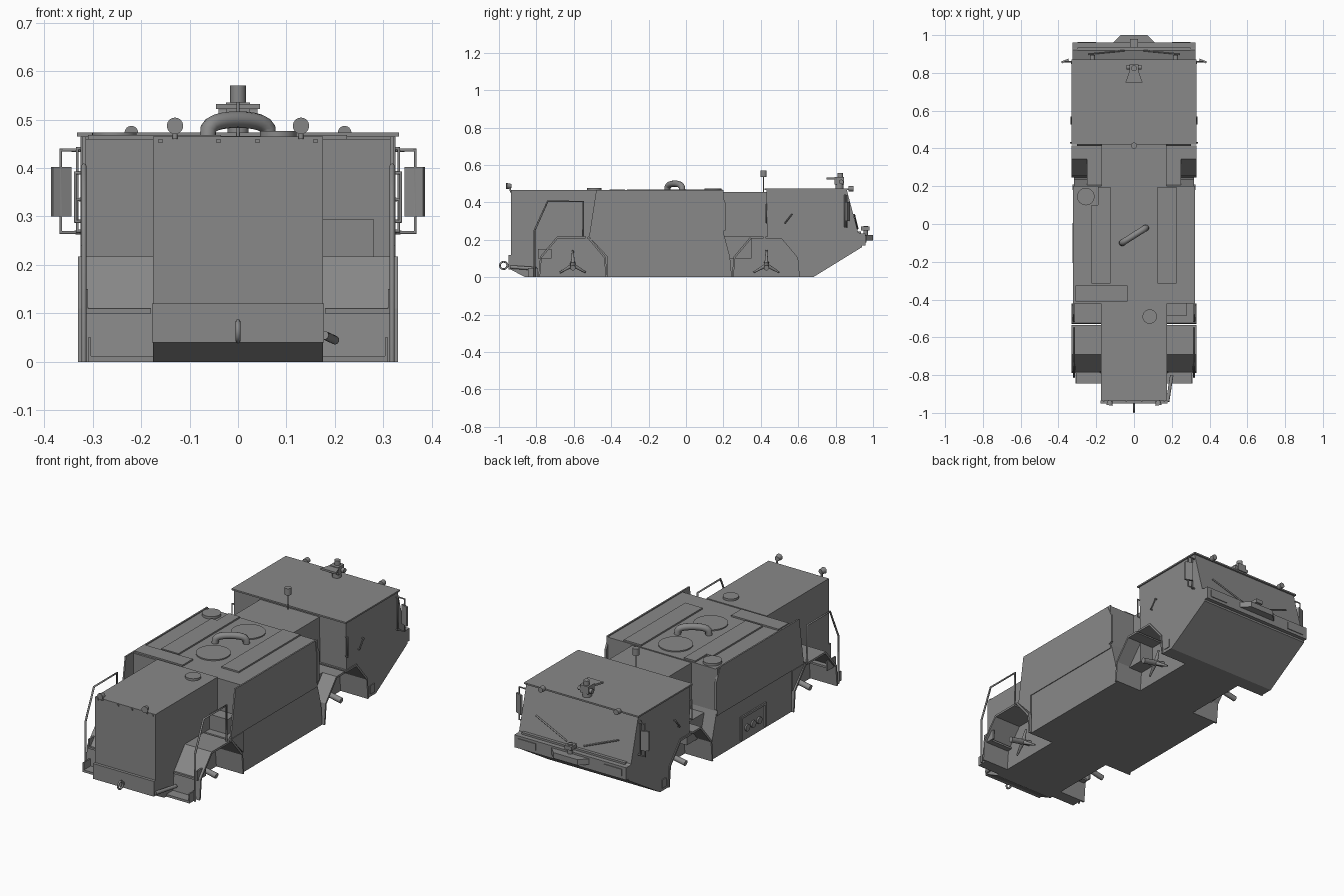
import bpy, bmesh
from math import cos, sin, pi, tau
from mathutils import Vector

cube = bpy.data.objects.get("Cube")
if cube:
    bpy.data.objects.remove(cube, do_unlink=True)

grey = bpy.data.materials.new("machine grey")
grey.use_nodes = True
grey.diffuse_color = (.25, .25, .25, 1)
grey.node_tree.nodes["Principled BSDF"].inputs["Base Color"].default_value = grey.diffuse_color

# Shared dimensions
SIDE, SPINE = .325, .172
TOP, DECK, STEP = .465, .217, .11
FRONT_AXLE, REAR_AXLE = -.605, .43
ARCH_FOOT, ARCH_TOP = .185, .085
BONNET_FRONT, BODY_FRONT, BODY_BACK = -.935, -.42, .2
CAB_FRONT, CAB_BACK = .43, .86


def add_object(name, data, paired):
    """Link an object, and repeat it across the centre plane when paired."""
    data.materials.append(grey)
    ob = bpy.data.objects.new(name, data)
    bpy.context.collection.objects.link(ob)
    if paired:
        ob.modifiers.new("other side", 'MIRROR').use_mirror_merge = False
    return ob


def add_mesh(name, bm, paired):
    bmesh.ops.recalc_face_normals(bm, faces=bm.faces[:])
    mesh = bpy.data.meshes.new(name)
    bm.to_mesh(mesh)
    bm.free()
    return add_object(name, mesh, paired)


def prism(name, outline, start, end, upright=False, paired=False):
    """Extrude a (y, z) outline along x, or an upright (x, y) outline along z."""
    bm = bmesh.new()
    base = [(*p, start) if upright else (start, *p) for p in outline]
    face = bm.faces.new([bm.verts.new(co) for co in base])
    grown = bmesh.ops.extrude_face_region(bm, geom=[face])["geom"]
    length = end - start
    bmesh.ops.translate(bm, vec=(0, 0, length) if upright else (length, 0, 0),
                        verts=[v for v in grown if isinstance(v, bmesh.types.BMVert)])
    return add_mesh(name, bm, paired)


def box(name, x, y, z, paired=False):
    corners = [(y[0], z[0]), (y[1], z[0]), (y[1], z[1]), (y[0], z[1])]
    return prism(name, corners, *x, paired=paired)


def rod(name, start, end, radius, taper=1, paired=False):
    """Smooth cylinder or cone between two points."""
    start, end = Vector(start), Vector(end)
    bm = bmesh.new()
    bmesh.ops.create_cone(bm, cap_ends=True, segments=32, radius1=radius,
                          radius2=radius * taper, depth=(end - start).length)
    bm.transform((end - start).to_track_quat('Z', 'Y').to_matrix().to_4x4())
    bmesh.ops.translate(bm, vec=(start + end) / 2, verts=bm.verts[:])
    ob = add_mesh(name, bm, paired)
    bpy.ops.object.select_all(action='DESELECT')
    ob.select_set(True)
    bpy.context.view_layer.objects.active = ob
    bpy.ops.object.shade_smooth_by_angle()


def disc(name, x, y, bottom, top, radius, paired=False):
    rod(name, (x, y, bottom), (x, y, top), radius, paired=paired)


def tube(name, path, radius, closed=False, paired=False):
    curve = bpy.data.curves.new(name, 'CURVE')
    curve.dimensions = '3D'
    curve.bevel_depth = radius
    curve.use_fill_caps = True
    spline = curve.splines.new('POLY')
    spline.points.add(len(path) - 1)
    for point, co in zip(spline.points, path):
        point.co = (*co, 1)
    spline.use_cyclic_u = closed
    add_object(name, curve, paired)


def loop_handle(name, wall, reach, y, low, high):
    """Handle standing out sideways from a wall."""
    tube(name, [(wall, y, low), (reach, y, low), (reach, y, high), (wall, y, high)],
         .004, paired=True)


def half_arch(axle, way, seam):
    """Half of a wheel arch outline, from its crown down to the ground."""
    return [(axle + seam + way * .005, DECK), (axle + way * ARCH_TOP, DECK),
            (axle + way * (ARCH_FOOT - .01), STEP), (axle + way * ARCH_FOOT, 0)]


# Bonnet and central spine
prism("bonnet", [(-.86, 0), (BONNET_FRONT, .04), (BONNET_FRONT, TOP), (BODY_FRONT, TOP),
                 (BODY_FRONT, 0)], -.175, .175)
box("spine", (-SPINE, SPINE), (BODY_FRONT, .62), (0, TOP - .01))
box("front_bumper", (-.177, .177), (-.95, BONNET_FRONT), (.04, .12))

# Middle body
prism("middle_body", [(BODY_FRONT, 0), (BODY_FRONT, .46), (BODY_BACK, .46), (BODY_BACK, .24),
                      (.235, STEP), (.245, 0)], -.318, .318)

# Cab, cut out over the rear wheels, with a sloping windscreen
prism("cab", [*half_arch(REAR_AXLE, 1, 0), (.68, 0), (.94, .16), (.94, .23), (.92, .24),
              (CAB_BACK, TOP), (CAB_FRONT, TOP)], -SIDE, SIDE)
box("cab_roof", (-.332, .332), (.42, .87), (TOP, .473))
box("rear_bumper", (-SIDE, SIDE), (.92, .96), (.17, .235))
prism("bumper_nose", [(-.12, .95), (-.07, 1), (.07, 1), (.12, .95)], .195, .225, upright=True)
box("windscreen_ledge", (-.3, .3), (.9, .935), (.235, .245))
disc("rear_hook", 0, .96, DECK, .275, .012)
box("rear_hook_block", (-.02, .02), (.935, .98), (.25, .27))

# Wheel arches, each split by a narrow seam, with hubs inside
for end, axle, seam in (("front", FRONT_AXLE, .075), ("rear", REAR_AXLE, -.01)):
    for way in (-1, 1):
        outer = half_arch(axle, way, seam)
        inner = [(axle + (y - axle) * .95, z * .95) for y, z in outer]
        prism(end + "_wheel_arch", outer + inner[::-1], SPINE, .33, paired=True)
    rod(end + "_hub", (SPINE, axle, .075), (.3, axle, .05), .014, paired=True)
    for turn in range(3):
        angle = pi / 2 + turn * tau / 3
        tip = (.2, axle + .08 * cos(angle), .065 + .08 * sin(angle))
        rod(end + "_hub_blade", (.22, axle, .065), tip, .011, taper=.4, paired=True)
prism("front_corner_deck", [(-.52, DECK), (BODY_FRONT, DECK), (BODY_FRONT, STEP)],
      SPINE, SIDE, paired=True)
box("rear_arch_box", (SPINE, .25), (BODY_BACK, .35), (.1, DECK), paired=True)

# Side shields and edge strips
prism("side_shield", [(-.518, DECK), (-.48, TOP), (BODY_BACK, TOP), (BODY_BACK, DECK)],
      .314, .322, paired=True)
prism("shield_edge", [(.18, TOP), (.21, .4), (.21, .25), (.19, .24), (.19, .4)],
      .314, SIDE, paired=True)

# Access steps and handrails
box("low_step", (SPINE, .31), (-.845, -.79), (0, .012), paired=True)
box("low_step_side", (.303, .31), (-.845, -.79), (0, .05), paired=True)
box("middle_step", (.18, .31), (-.79, -.742), (.1, STEP), paired=True)
box("middle_step_side", (.31, .318), (-.79, -.72), (.1, .15), paired=True)
tube("handrail", [(.318, y, z) for y, z in
                  ((-.81, 0), (-.81, .25), (-.74, .405), (-.55, .405), (-.55, DECK))],
     .005, paired=True)

# Mirrors and cab handles
loop_handle("mirror_bracket", .322, .366, CAB_BACK, .267, .437)
prism("mirror", [(.344, .865), (.348, .875), (.386, .86), (.382, .85)], .3, .402,
      upright=True, paired=True)
loop_handle("door_handle", .322, .336, CAB_FRONT, .29, .39)
loop_handle("pillar_rail", .322, .332, .85, .27, .44)
tube("door_bar", [(.322, .53, .29), (.334, .53, .29), (.334, .565, .335), (.322, .565, .335)],
     .004, paired=True)

# Lamps, wipers and bonnet hinges
rod("bonnet_lamp", (.13, -.96, .487), (.126, BONNET_FRONT, .487), .017, taper=.7, paired=True)
disc("lamp_stem", .13, -.94, .46, .48, .005, paired=True)
rod("roof_lamp", (.22, .87, .473), (.22, .895, .473), .014, paired=True)
box("bumper_lamp", (.2, .3), (.958, .964), (.185, .222), paired=True)
box("under_lamp", (.32, .329), (.63, .665), (.015, .06), paired=True)
rod("wiper", (.05, .918, .26), (.24, .9, .335), .004, paired=True)
for x in (.04, .16):
    box("bonnet_hinge", (x - .004, x + .004), (-.94, -.93), (.452, .46), paired=True)

# Top covers, fans and caps
LID = (.455, .468)
box("long_cover", (.125, .225), (-.315, .195), LID)
prism("notched_cover", [(-.225, -.315), (-.125, -.315), (-.125, .195), (-.19, .195),
                        (-.19, .1), (-.225, .1)], *LID, upright=True)
box("cross_cover", (-.31, -.035), (-.41, -.325), LID)
for y in (.085, -.205):
    disc("fan_cover", 0, y, .455, .466, .083)
disc("filler_cap", -.255, .145, .455, .473, .046)
disc("bonnet_cap", .083, -.49, .46, .476, .038)

# Arched pipe between the fans
arc = [pi * k / 12 for k in range(13)]
tube("arched_pipe", [(.063 * cos(a), -.06 + .04 * cos(a), .455 + .045 * sin(a) ** .4)
                     if 0 < a < pi else (.063 * cos(a), -.06 + .04 * cos(a), .455)
                     for a in arc], .017)

# Beacon on a mast
disc("mast", 0, .415, .45, .54, .003)
disc("beacon", 0, .415, .535, .57, .016)

# Roof nozzle
disc("nozzle_base", 0, .82, .47, .5, .022)
box("nozzle_body", (-.025, .025), (.795, .845), (.495, .535))
disc("nozzle_neck", 0, .825, .53, .558, .015)
prism("nozzle_mouth", [(-.045, .75), (.045, .75), (.02, .82), (-.02, .82)], .522, .532,
      upright=True)
rod("nozzle_joint", (-.04, .83, .51), (.04, .83, .51), .012)

# Tow eye and hose
tube("tow_eye", [(0, -.975 + .02 * cos(k * tau / 12), .063 + .02 * sin(k * tau / 12))
                 for k in range(12)], .005, closed=True)
box("tow_tongue", (-.005, .005), (-.958, -.94), (.055, .07))
rod("side_hose", (.178, -.94, .055), (.2, -.8, .045), .009)

# Tool box beside the bonnet, and service bay low on the right
box("tool_box", (SPINE, .28), (-.485, BODY_FRONT), (DECK, .295))
BAY = (-.325, -.316)
for y in (-.2, 0):
    box("bay_post", BAY, (y - .006, y + .006), (.01, .135))
box("bay_lintel", BAY, (-.2, 0), (.123, .135))
for y in (-.15, -.1, -.05):
    rod("bay_filter", (-.31, y, .06), (-.326, y, .06), .018)
